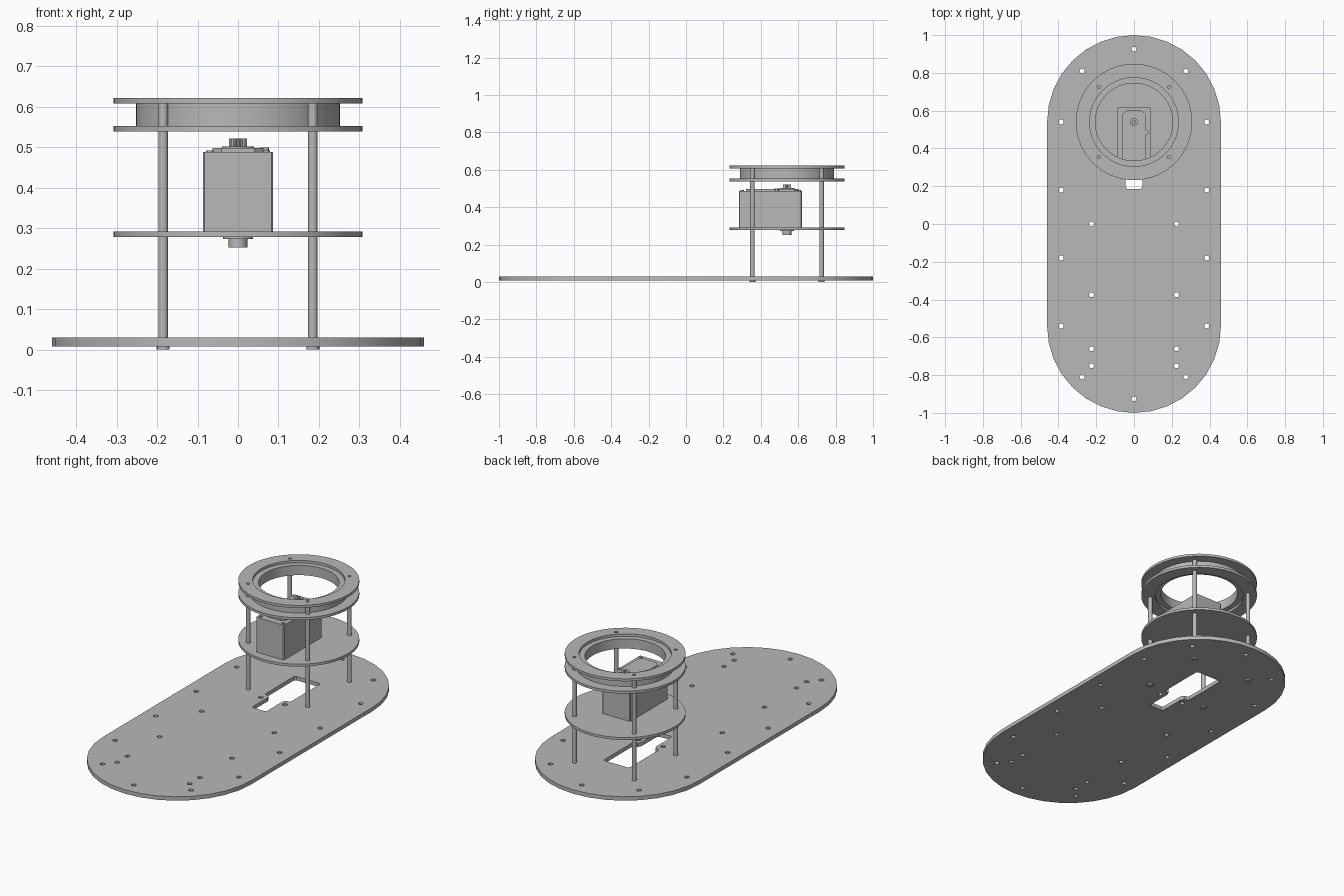
import bpy
import bmesh
from math import pi, cos, sin

cube = bpy.data.objects.get("Cube")
if cube:
    bpy.data.objects.remove(cube, do_unlink=True)

grey = bpy.data.materials.new("plain grey")
grey.use_nodes = True
COLOUR = (0.48, 0.48, 0.48, 1)
grey.diffuse_color = COLOUR
grey.node_tree.nodes["Principled BSDF"].inputs["Base Color"].default_value = COLOUR

AXIS_Y = 0.54      # tower centre
ROD = 0.185        # rod offset from the tower centre


def circle(x, y, r, n=48):
    return [(x + r * cos(2 * pi * i / n), y + r * sin(2 * pi * i / n)) for i in range(n)]


def rect(x, y0, y1, cut=0.0):
    """Rectangle centred on x = 0 with chamfered corners."""
    if not cut:
        return [(-x, y0), (x, y0), (x, y1), (-x, y1)]
    return [(cut - x, y0), (x - cut, y0), (x, y0 + cut), (x, y1 - cut),
            (x - cut, y1), (cut - x, y1), (-x, y1 - cut), (-x, y0 + cut)]


def slab(name, loops, z0, z1):
    """Extrude an outline with holes between two heights."""
    curve = bpy.data.curves.new(name, "CURVE")
    curve.dimensions = "2D"
    curve.fill_mode = "BOTH"
    curve.extrude = (z1 - z0) / 2
    for loop in loops:
        spline = curve.splines.new("POLY")
        spline.points.add(len(loop) - 1)
        for point, (x, y) in zip(spline.points, loop):
            point.co = (x, y, 0, 1)
        spline.use_cyclic_u = True
    temp = bpy.data.objects.new(name + "_outline", curve)
    bpy.context.collection.objects.link(temp)
    bpy.context.view_layer.update()
    mesh = bpy.data.meshes.new_from_object(
        temp.evaluated_get(bpy.context.evaluated_depsgraph_get()))
    bpy.data.objects.remove(temp, do_unlink=True)
    bm = bmesh.new()
    bm.from_mesh(mesh)
    bmesh.ops.remove_doubles(bm, verts=bm.verts, dist=0.0001)
    bmesh.ops.recalc_face_normals(bm, faces=bm.faces)
    bmesh.ops.translate(bm, verts=bm.verts, vec=(0, 0, (z0 + z1) / 2))
    bm.to_mesh(mesh)
    bm.free()
    mesh.name = name
    mesh.materials.clear()
    mesh.materials.append(grey)
    obj = bpy.data.objects.new(name, mesh)
    bpy.context.collection.objects.link(obj)
    bpy.ops.object.select_all(action="DESELECT")
    obj.select_set(True)
    bpy.context.view_layer.objects.active = obj
    bpy.ops.object.shade_smooth_by_angle(angle=pi / 6)
    return obj


def disc(name, x, y, r, z0, z1, n=24):
    return slab(name, [circle(x, y, r, n)], z0, z1)


# Base plate: stadium outline, bolt holes and the motor opening
half = [(0.46 * cos(pi * i / 16), AXIS_Y + 0.46 * sin(pi * i / 16)) for i in range(17)]
outline = half + [(-x, -y) for x, y in half]
holes = [(0, 0.925), (0, -0.925)]
for side in (-1, 1):
    holes += [(side * 0.275, y) for y in (0.81, -0.81)]
    holes += [(side * 0.385, y) for y in (0.54, 0.18, -0.18, -0.54)]
    holes += [(side * 0.225, y) for y in (0, -0.375, -0.66, -0.75)]
    holes.append((side * 0.075, 0.31))
right = [(0.035, 0.185), (0.045, 0.195), (0.045, 0.33), (0.055, 0.35),
         (0.07, 0.35), (0.08, 0.36), (0.08, 0.61), (0.07, 0.62)]
opening = right + [(-x, y) for x, y in reversed(right)]
slab("base_plate", [outline, opening] + [circle(x, y, 0.013, 12) for x, y in holes],
     0.008, 0.03)

# Four rods with heads below the base
rods = [(sx * ROD, AXIS_Y + sy * ROD) for sx in (-1, 1) for sy in (-1, 1)]
for x, y in rods:
    disc("support_rod", x, y, 0.012, 0.004, 0.608, 16)
    disc("rod_head", x, y, 0.016, 0, 0.008, 16)

# Middle shelf
disc("motor_shelf", 0, AXIS_Y, 0.308, 0.278, 0.292, 64)

# Two clamp rings around a bearing
bolt_holes = [circle(x, y, 0.009, 12) for x, y in rods]
for name, z0, z1 in (("lower_ring", 0.539, 0.553), ("upper_ring", 0.608, 0.622)):
    slab(name, [circle(0, AXIS_Y, 0.308, 64), circle(0, AXIS_Y, 0.235, 64)] + bolt_holes,
         z0, z1)
slab("bearing", [circle(0, AXIS_Y, 0.252, 64), circle(0, AXIS_Y, 0.205, 64)], 0.553, 0.608)

# Motor body, gear cover and screws
slab("motor_body", [rect(0.087, 0.283, 0.62, 0.004)], 0.292, 0.488)
slab("gear_cover", [rect(0.063, 0.32, 0.602, 0.022)], 0.488, 0.498)
for x in (-0.07, 0.07):
    for y in (0.3, 0.605):
        disc("motor_screw", x, y, 0.009, 0.488, 0.492, 12)
disc("cover_pin", 0.066, 0.485, 0.011, 0.488, 0.5, 12)

# Output shaft: collar and splined tip
disc("shaft_collar", 0, AXIS_Y, 0.04, 0.498, 0.502, 32)
teeth = []
for i in range(40):
    r = 0.022 if i % 2 else 0.019
    teeth.append((r * cos(pi * i / 20), AXIS_Y + r * sin(pi * i / 20)))
slab("output_shaft", [teeth, circle(0, AXIS_Y, 0.009, 12)], 0.502, 0.522)

# Rear pivot under the shelf
disc("pivot_collar", 0, AXIS_Y, 0.037, 0.273, 0.278, 32)
disc("pivot_shaft", 0, AXIS_Y, 0.023, 0.252, 0.273, 32)
